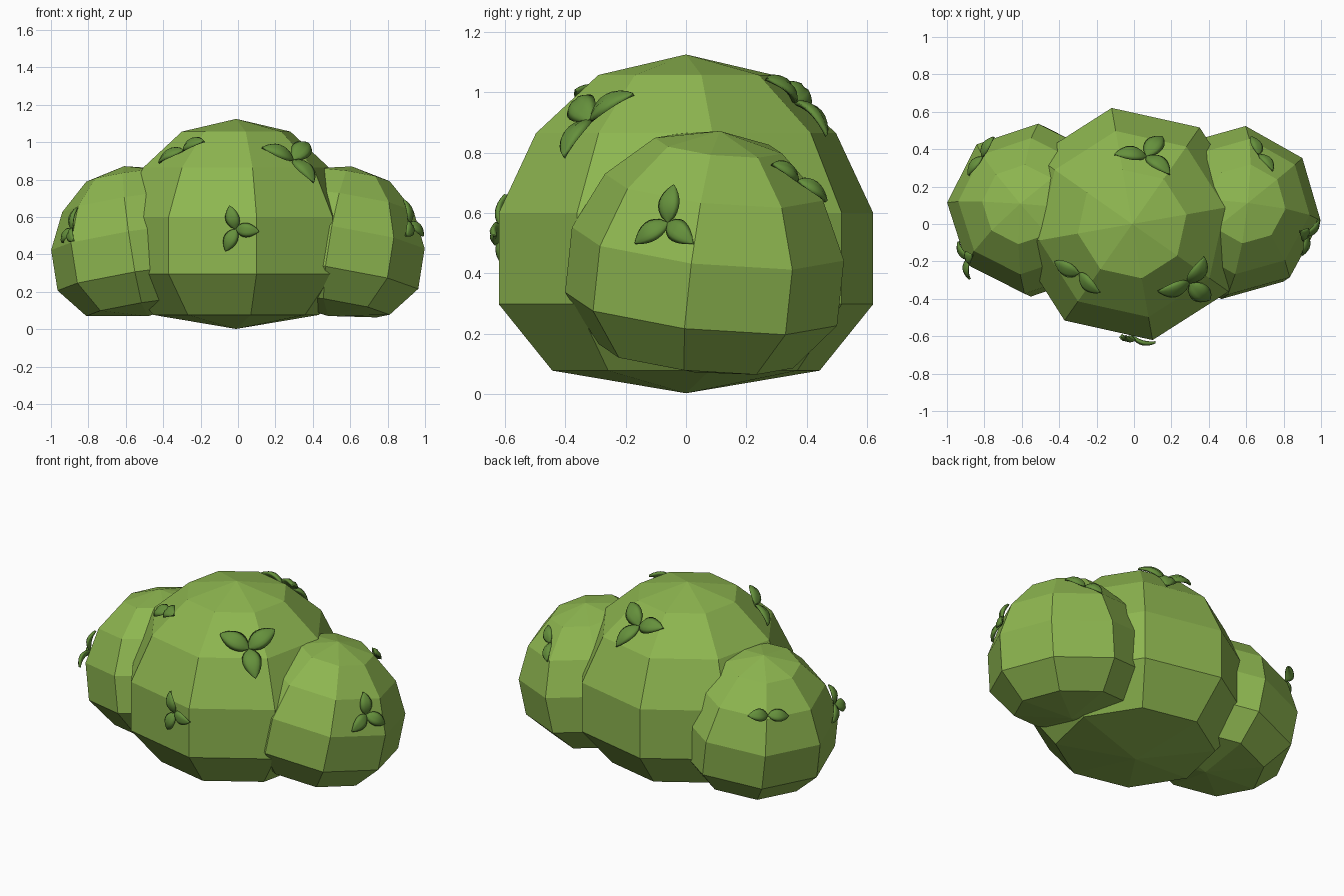
import bpy, bmesh, math
from mathutils import Vector, Matrix
from mathutils.bvhtree import BVHTree

if "Cube" in bpy.data.objects:
    bpy.data.objects.remove(bpy.data.objects["Cube"])


def material(name, rgb):
    m = bpy.data.materials.new(name)
    m.diffuse_color = (*rgb, 1)
    m.use_nodes = True
    m.node_tree.nodes["Principled BSDF"].inputs["Base Color"].default_value = m.diffuse_color
    return m


BUSH = material("bush green", (0.27, 0.47, 0.08))
LEAF = material("leaf green", (0.13, 0.28, 0.045))


def finish(bm, name, mat, smooth=False):
    bmesh.ops.recalc_face_normals(bm, faces=bm.faces)
    mesh = bpy.data.meshes.new(name)
    bm.to_mesh(mesh)
    mesh.materials.append(mat)
    for p in mesh.polygons:
        p.use_smooth = smooth
    ob = bpy.data.objects.new(name, mesh)
    bpy.context.collection.objects.link(ob)
    return ob


# Eight-sided clump profile: (radius, height about the middle)
PROFILE = [(0.45, -0.485), (0.63, -0.265), (0.63, 0.038), (0.505, 0.302), (0.295, 0.495)]


def clump(name, centre, scale, turn, lean_x=0, lean_y=0):
    bm = bmesh.new()
    rings = []
    for r, z in PROFILE:
        rings.append([bm.verts.new((r * math.cos(math.radians(turn + 45 * i)),
                                    r * math.sin(math.radians(turn + 45 * i)), z))
                      for i in range(8)])
    low, high = bm.verts.new((0, 0, -0.56)), bm.verts.new((0, 0, 0.563))
    for i in range(8):
        j = (i + 1) % 8
        for a, b in zip(rings, rings[1:]):
            bm.faces.new((a[i], a[j], b[j], b[i]))
        bm.faces.new((rings[-1][i], rings[-1][j], high))
        bm.faces.new((rings[0][j], rings[0][i], low))
    bm.transform(Matrix.Translation(centre)
                 @ Matrix.Rotation(math.radians(lean_x), 4, 'Y')
                 @ Matrix.Rotation(math.radians(-lean_y), 4, 'X')
                 @ Matrix.Scale(scale, 4))
    bmesh.ops.recalc_face_normals(bm, faces=bm.faces)
    tree = BVHTree.FromBMesh(bm)
    finish(bm, name, BUSH)
    return tree, Vector(centre)


# Three overlapping clumps
middle = clump("middle_clump", (-0.01, 0, 0.562), 1.0, 10)
left = clump("left_clump", (-0.545, 0.08, 0.47), 0.725, -4, -9, 4)
right = clump("right_clump", (0.545, 0.07, 0.47), 0.725, -7, 9, 6)


def add_leaf(bm, frame, length):
    """One pointed, folded, arched leaf growing along local x."""
    n, m = 8, 6
    top, bot = [], []
    for i in range(n + 1):
        u = i / n
        w = length * 0.30 * math.sin(math.pi * u ** 0.85) ** 0.75 if 0 < i < n else 0.002
        arch = 0.008 + length * 0.10 * math.sin(math.pi * u) + 0.05 * length * u
        rt, rb = [], []
        for k in range(m + 1):
            v = 2 * k / m - 1
            dome = w * (0.45 * (1 - v * v) - (0.12 if k == m // 2 else 0))
            rt.append(bm.verts.new(frame @ Vector((u * length, v * w, arch + dome))))
            rb.append(rt[-1] if k in (0, m) else
                      bm.verts.new(frame @ Vector((u * length, v * w, arch - 0.012 * (1 - v * v)))))
        top.append(rt)
        bot.append(rb)
    for g in (top, bot):
        for a, b in zip(g, g[1:]):
            for k in range(m):
                bm.faces.new((a[k], a[k + 1], b[k + 1], b[k]))


def sprig(name, body, target, length, angles):
    """Leaves fanned out on the clump surface nearest the target point."""
    tree, c = body
    d = (Vector(target) - c).normalized()
    hit, normal = tree.ray_cast(c, d)[:2]
    nrm = (normal if normal.dot(d) > 0 else -normal).normalized()
    e1 = Vector((0, 0, 1)).cross(nrm).normalized()
    e2 = nrm.cross(e1)
    bm = bmesh.new()
    for a in angles:
        t = math.radians(a)
        x = e1 * math.cos(t) + e2 * math.sin(t)
        y = nrm.cross(x)
        frame = Matrix.Translation(hit) @ Matrix((x, y, nrm)).transposed().to_4x4()
        add_leaf(bm, frame, length)
    finish(bm, name, LEAF, True)


# Leaf sprigs on the clumps
sprig("front_leaves", middle, (-0.01, -0.61, 0.535), 0.13, (105, -5, 245))
sprig("top_right_leaves", middle, (0.31, -0.33, 0.92), 0.185, (39, 153, -76))
sprig("top_left_leaves", middle, (-0.30, -0.27, 0.97), 0.16, (220, 22))
sprig("top_back_leaves", middle, (0.07, 0.38, 0.99), 0.175, (15, 250, 145))
sprig("right_side_leaves", right, (0.95, -0.07, 0.575), 0.13, (88, 215, -35))
sprig("left_side_leaves", left, (-0.89, -0.19, 0.53), 0.125, (95, 215, -30))
sprig("left_back_leaves", left, (-0.83, 0.38, 0.66), 0.125, (-15, 170))
sprig("right_back_leaves", right, (0.68, 0.40, 0.73), 0.125, (-45, 150))
